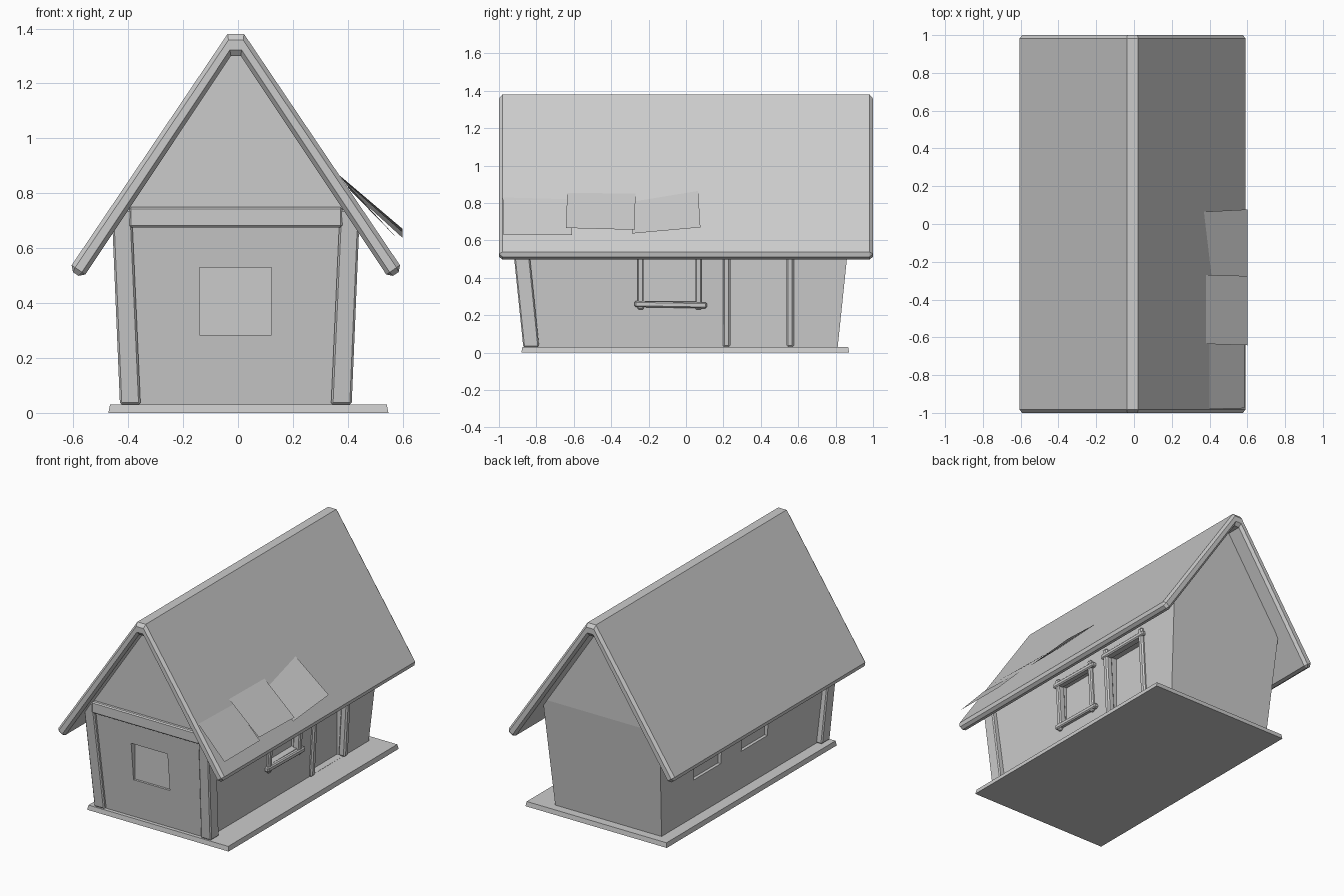
import bpy, bmesh

if "Cube" in bpy.data.objects:
    bpy.data.objects.remove(bpy.data.objects["Cube"])

CX = -0.008  # centre line of the house
HB = 0.383   # half width of the walls at the bottom


def make(name, verts, faces):
    me = bpy.data.meshes.new(name)
    me.from_pydata(verts, [], faces)
    bm = bmesh.new()
    bm.from_mesh(me)
    bmesh.ops.recalc_face_normals(bm, faces=bm.faces)
    bm.to_mesh(me)
    bm.free()
    ob = bpy.data.objects.new(name, me)
    bpy.context.collection.objects.link(ob)
    return ob


def loft(name, a, b):
    """Solid between two rings of equal length."""
    n = len(a)
    sides = [(i, (i + 1) % n, n + (i + 1) % n, n + i) for i in range(n)]
    return make(name, a + b, [tuple(range(n)), tuple(range(n, 2 * n))] + sides)


def rect(x0, x1, y0, y1, z):
    return [(x0, y0, z), (x1, y0, z), (x1, y1, z), (x0, y1, z)]


def box(name, x0, x1, y0, y1, z0, z1):
    return loft(name, rect(x0, x1, y0, y1, z0), rect(x0, x1, y0, y1, z1))


def bevel(ob, w, angle=0.8):
    m = ob.modifiers.new("bevel", 'BEVEL')
    m.width, m.segments, m.limit_method, m.angle_limit = w, 1, 'ANGLE', angle


def side_x(z):
    """Outer x of the leaning right wall at height z."""
    return CX + HB + 0.055 * (z - 0.03)


# base slab with slightly drawn-in top
loft("base_slab", rect(-0.472, 0.548, -0.88, 0.872, 0),
     rect(-0.466, 0.542, -0.875, 0.867, 0.03))

# leaning walls with vertical gables
T = 0.74
xt = side_x(T) - CX
v = rect(CX - HB, CX + HB, -0.85, 0.81, 0.02)
v += rect(CX - xt, CX + xt, -0.922, 0.885, T)
v += [(CX, -0.922, 1.34), (CX, 0.885, 1.34)]
walls = make("walls", v, [(0, 1, 2, 3), (0, 1, 5, 4), (4, 5, 8), (2, 3, 7, 6), (6, 7, 9),
                          (1, 2, 6, 5), (3, 0, 4, 7), (5, 6, 9, 8), (7, 4, 8, 9)])

# recessed window and door openings
cutters = [
    ("front_window", -0.14, 0.122, -1.0, -0.862, 0.283, 0.53),
    ("side_window", 0.345, 0.6, -0.24, 0.06, 0.275, 0.55),
    ("door", 0.33, 0.6, 0.225, 0.55, 0.031, 0.555),
    ("left_window_back", -0.6, -0.385, 0.22, 0.50, 0.283, 0.53),
    ("left_window_front", -0.6, -0.385, -0.26, 0.01, 0.283, 0.53),
]
for name, *dims in cutters:
    c = box(name + "_cutter", *dims)
    c.hide_render = True
    c.hide_viewport = True
    m = walls.modifiers.new(name, 'BOOLEAN')
    m.operation, m.solver, m.object = 'DIFFERENCE', 'EXACT', c

# front corner posts
for s, side in ((-1, "left"), (1, "right")):
    bevel(loft("front_post_" + side,
               rect(CX + s * 0.347, CX + s * 0.422, -0.87, -0.785, 0.03),
               rect(CX + s * 0.379, CX + s * 0.452, -0.943, -0.858, 0.74)), 0.007)

# beam across the front, between the posts
bevel(box("front_beam", CX - 0.388, CX + 0.388, -0.945, -0.88, 0.676, 0.75), 0.007)

# roof: one folded slab with bevelled ends and eaves
half = [(0.03, 1.38), (0.608, 0.523), (0.558, 0.489), (0.018, 1.30)]
prof = half + [(-x, z) for x, z in reversed(half)]
n = len(prof)
rv = [(CX + x, y, z) for y in (-1, 1) for x, z in prof]
rf = [(i, (i + 1) % n, n + (i + 1) % n, n + i) for i in range(n)]
for o in (0, n):
    rf += [(o, o + 1, o + 2, o + 3), (o + 4, o + 5, o + 6, o + 7), (o, o + 3, o + 4, o + 7)]
bevel(make("roof", rv, rf), 0.018, 1.2)


# side window and door frames that follow the lean of the right wall
def upright(name, y0, y1, z0, z1, out):
    a, b = side_x(z0), side_x(z1)
    return loft(name, rect(a - 0.03, a + out, y0, y1, z0), rect(b - 0.03, b + out, y0, y1, z1))


for i, y in enumerate((-0.26, 0.05)):
    bevel(upright(f"window_upright_{i}", y, y + 0.034, 0.23, 0.585, 0.018), 0.007)
for i, z in enumerate((0.24, 0.53)):
    x = side_x(z)
    sec = ((-.02, 0), (.025, 0), (.025, .032), (-.02, .032))
    bar = loft(f"window_rail_{i}",
               [(x + dx, -0.275, z + dz + 0.004) for dx, dz in sec],
               [(x + dx, 0.112, z + dz - 0.003) for dx, dz in sec])
    bevel(bar, 0.007)
for i, y in enumerate((0.197, 0.537)):
    bevel(upright(f"door_upright_{i}", y, y + 0.04, 0.03, 0.60, 0.018), 0.009)
x = side_x(0.55)
bevel(box("door_lintel", x - 0.03, x + 0.022, 0.185, 0.59, 0.54, 0.572), 0.007)

# loose roof sheets near the right eave
sheets = [
    [(0.585, -0.975, 0.63), (0.585, -0.61, 0.63), (0.40, -0.61, 0.82), (0.40, -0.98, 0.83)],
    [(0.60, -0.642, 0.667), (0.60, -0.275, 0.657), (0.38, -0.27, 0.85), (0.38, -0.635, 0.855)],
    [(0.60, -0.29, 0.637), (0.60, 0.077, 0.67), (0.37, 0.065, 0.865), (0.41, -0.27, 0.81)],
]
for i, q in enumerate(sheets):
    make(f"roof_sheet_{i}", q, [(0, 1, 2, 3)])
